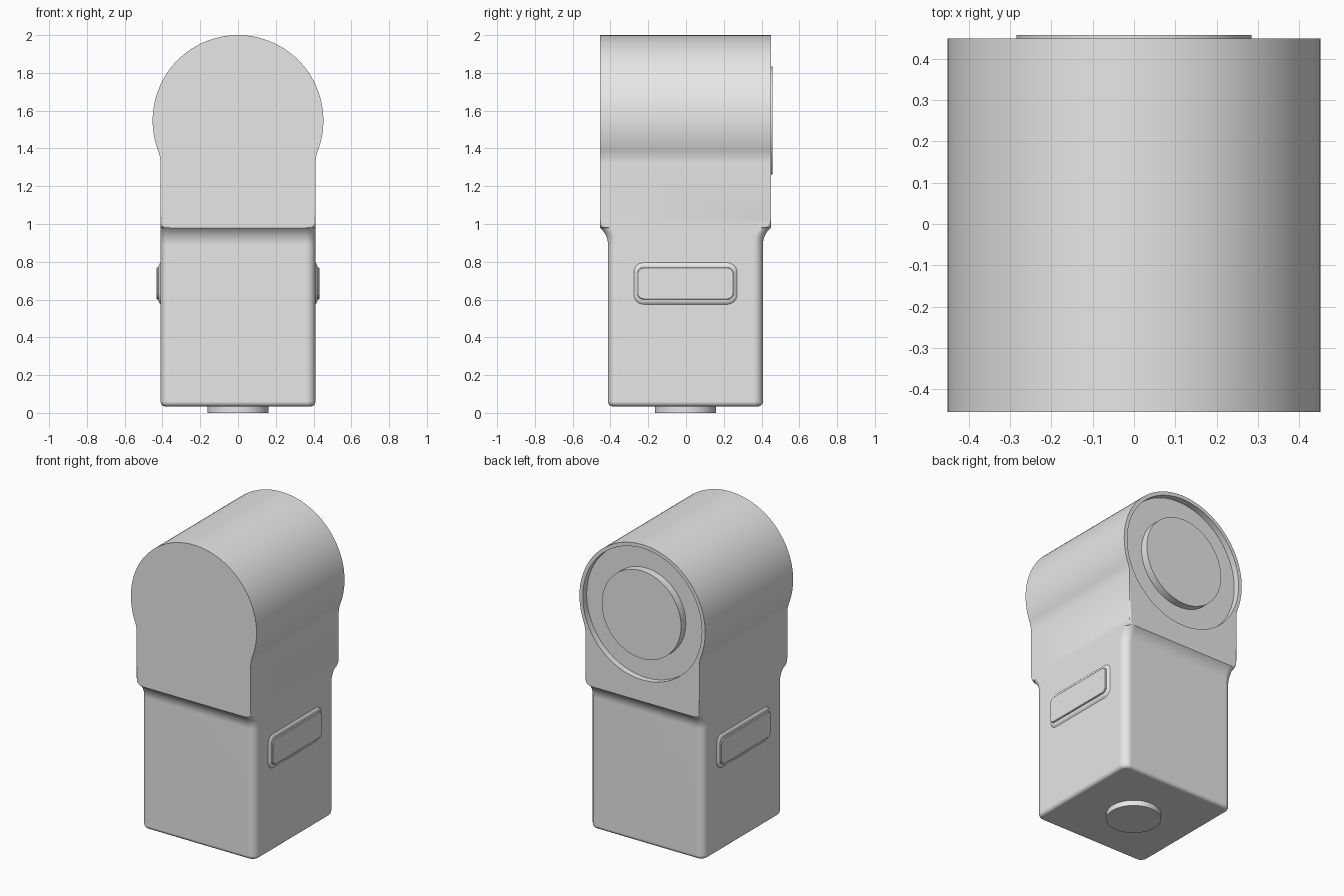
import bpy, bmesh
from math import sin, cos, pi, sqrt, atan2, radians
from mathutils import Matrix

cube = bpy.data.objects.get("Cube")
if cube:
    bpy.data.objects.remove(cube, do_unlink=True)

grey = bpy.data.materials.new("light_grey")
grey.use_nodes = True
grey.diffuse_color = (0.8, 0.8, 0.8, 1)
grey.node_tree.nodes["Principled BSDF"].inputs["Base Color"].default_value = (0.8, 0.8, 0.8, 1)

HALF, DEPTH, Y_MID = 0.41, 0.452, -0.003
HEAD_R, HEAD_Z = 0.452, 1.548
BACK = Y_MID + DEPTH
CORNER = 0.05


def rounded_rect(a, b, r, steps=6):
    """Outline of a rectangle with half sizes a, b and corner radius r."""
    pts = []
    for k, (sx, sy) in enumerate([(1, 1), (-1, 1), (-1, -1), (1, -1)]):
        for i in range(steps + 1):
            t = (k + i / steps) * pi / 2
            pts.append((sx * (a - r) + r * cos(t), sy * (b - r) + r * sin(t)))
    return pts


def loft(name, sections, matrix=Matrix(), cap_top=True):
    """Skin stacked rounded rectangles given as (height, a, b, radius)."""
    bm = bmesh.new()
    rings = [[bm.verts.new((x, y, z)) for x, y in rounded_rect(a, b, r)]
             for z, a, b, r in sections]
    n = len(rings[0])
    for low, high in zip(rings, rings[1:]):
        for i in range(n):
            j = (i + 1) % n
            bm.faces.new((low[i], low[j], high[j], high[i]))
    bm.faces.new(rings[0][::-1])
    if cap_top:
        bm.faces.new(rings[-1])
    bmesh.ops.remove_doubles(bm, verts=bm.verts, dist=1e-5)
    bmesh.ops.dissolve_limit(bm, angle_limit=0.002, verts=bm.verts, edges=bm.edges)
    bmesh.ops.recalc_face_normals(bm, faces=bm.faces)
    bm.transform(matrix)
    return make_object(name, bm)


def make_object(name, bm):
    mesh = bpy.data.meshes.new(name)
    bm.to_mesh(mesh)
    bm.free()
    mesh.materials.append(grey)
    ob = bpy.data.objects.new(name, mesh)
    bpy.context.collection.objects.link(ob)
    return ob


def disc(name, radius, height, matrix):
    bm = bmesh.new()
    bmesh.ops.create_cone(bm, cap_ends=True, segments=96, radius1=radius,
                          radius2=radius, depth=height, matrix=matrix)
    return make_object(name, bm)


def smooth(ob):
    bpy.ops.object.select_all(action='DESELECT')
    ob.select_set(True)
    bpy.context.view_layer.objects.active = ob
    bpy.ops.object.shade_smooth_by_angle(angle=radians(30))
    ob.modifiers.new("even_shading", 'WEIGHTED_NORMAL').keep_sharp = True


# Body sections: softened base and straight grip
sections = []
for i in range(5):
    t = i / 4 * pi / 2
    inset = 0.022 * (1 - sin(t))
    sections.append((0.06 - 0.025 * cos(t), HALF - inset, HALF - inset, CORNER - inset))
# Concave flare out to the deeper head
flare_r = 0.117
for i in range(9):
    h = 0.09 * i / 8
    sections.append((0.89 + h, HALF, HALF + flare_r - sqrt(flare_r ** 2 - h * h), CORNER))
# Rounded lower corners of the front and back faces
for i in range(1, 9):
    t = i / 8 * pi / 2
    sections.append((0.98 + CORNER * (1 - cos(t)), HALF, DEPTH, CORNER * (1 - sin(t))))
# Neck fillet running tangentially into the round head
neck_z, neck_r = 1.32, 0.19
slope = atan2(HEAD_Z - neck_z, HALF + neck_r)
for i in range(7):
    t = slope * i / 6
    sections.append((neck_z + neck_r * sin(t), HALF + neck_r * (1 - cos(t)), DEPTH, 0))
for i in range(1, 49):
    t = -slope + (pi / 2 + slope) * i / 48
    sections.append((HEAD_Z + HEAD_R * sin(t), max(HEAD_R * cos(t), 0), DEPTH, 0))
body = loft("body", sections, Matrix.Translation((0, Y_MID, 0)), cap_top=False)

# Shallow round recess in the back of the head
turn = Matrix.Rotation(pi / 2, 4, 'X')
cutter = disc("recess_cutter", 0.428, 0.08, Matrix.Translation((0, BACK, HEAD_Z)) @ turn)
cut = body.modifiers.new("recess", 'BOOLEAN')
cut.operation, cut.solver, cut.object = 'DIFFERENCE', 'EXACT', cutter
bpy.context.view_layer.objects.active = body
bpy.ops.object.modifier_apply(modifier=cut.name)
bpy.data.objects.remove(cutter, do_unlink=True)
smooth(body)

# Raised dial inside the recess, and the round foot
dial_h = 0.06
smooth(disc("back_dial", 0.285, dial_h,
            Matrix.Translation((0, BACK + 0.009 - dial_h / 2, HEAD_Z)) @ turn))
smooth(disc("foot", 0.162, 0.05, Matrix.Translation((0, Y_MID, 0.025))))

# Side buttons, each on a sloped surround
for side, label in ((1, "left"), (-1, "right")):
    place = (Matrix.Translation((side * HALF, Y_MID, 0.685))
             @ Matrix.Rotation(side * pi / 2, 4, 'Y'))
    surround = [(-0.01, 0.11, 0.273, 0.05), (0, 0.11, 0.273, 0.05),
                (0.006, 0.103, 0.266, 0.045), (0.012, 0.092, 0.257, 0.04)]
    button = [(0, 0.085, 0.256, 0.035), (0.017, 0.085, 0.256, 0.035),
              (0.021, 0.081, 0.252, 0.031)]
    smooth(loft(label + "_button_surround", surround, place))
    smooth(loft(label + "_button", button, place))
